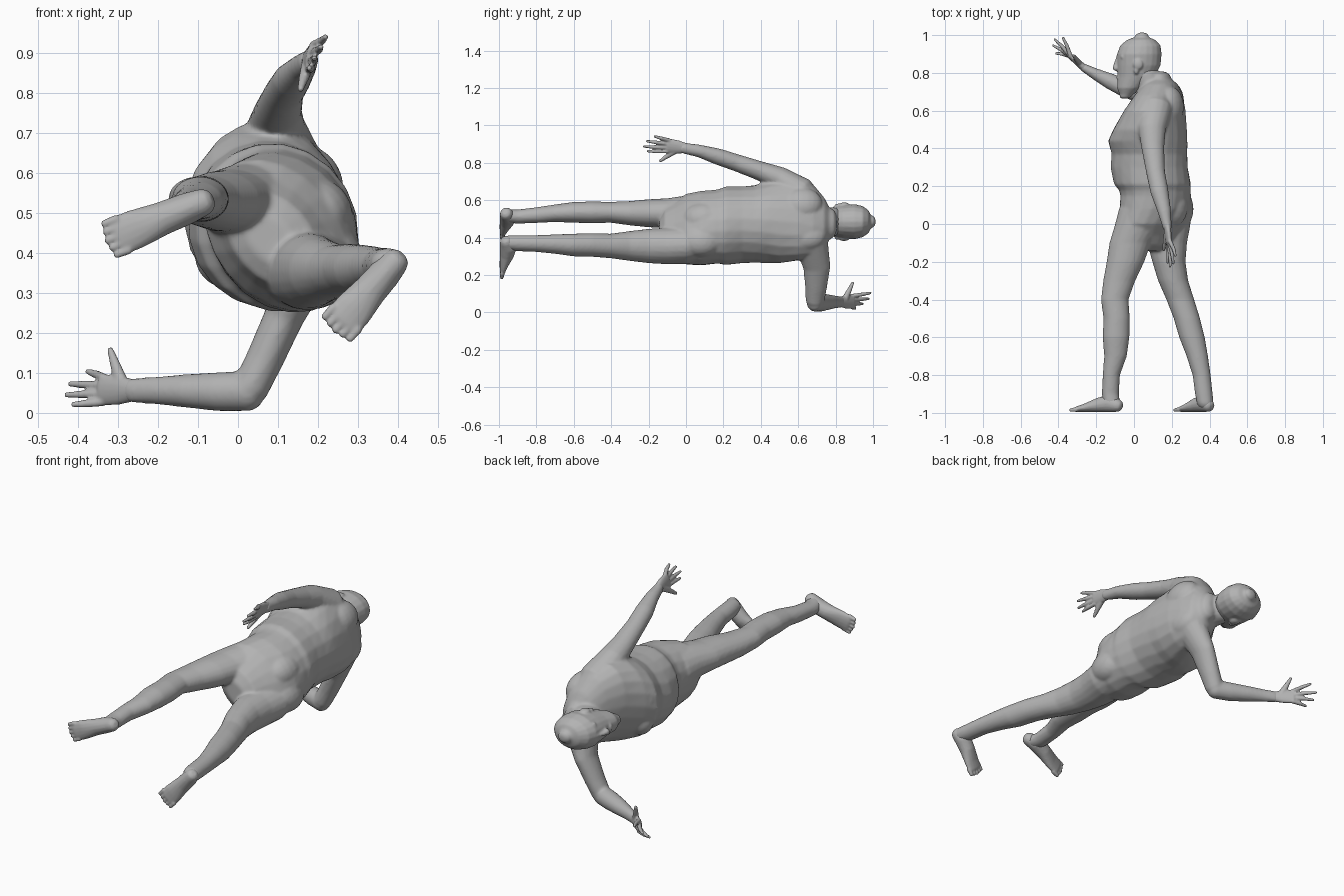
import bpy, bmesh, math
from mathutils import Vector, Matrix

skin = bpy.data.materials.new("grey_skin")
skin.diffuse_color = (0.45, 0.45, 0.45, 1)


def loft(bm, rings, n=20):
    """Closed skin over elliptical rings (centre, u, v) with domed ends."""
    def dome(end, before):
        c, u, v = end
        out = (c - before[0]).normalized() * min(u.length, v.length)
        return [(c + out * 0.45, u * 0.8, v * 0.8), (c + out * 0.7, u * 0.4, v * 0.4)]
    rings = dome(rings[0], rings[1])[::-1] + rings + dome(rings[-1], rings[-2])
    loops = []
    for c, u, v in rings:
        loops.append([bm.verts.new(c + u * math.cos(2 * math.pi * i / n) + v * math.sin(2 * math.pi * i / n))
                      for i in range(n)])
    for a, b in zip(loops, loops[1:]):
        for i in range(n):
            j = (i + 1) % n
            bm.faces.new((a[i], a[j], b[j], b[i]))
    bm.faces.new(loops[0][::-1])
    bm.faces.new(loops[-1])


def slices(bm, rows):
    """Rows of y, x, z, depth radius, side radius, twist in degrees."""
    rings = []
    for y, x, z, ru, rv, deg in rows:
        a = math.radians(deg)
        rings.append((Vector((x, y, z)), Vector((math.cos(a), 0, math.sin(a))) * ru,
                      Vector((-math.sin(a), 0, math.cos(a))) * rv))
    loft(bm, rings)


def tube(bm, rows, up, n=16):
    """Rows of x, y, z, side radius, radius along up."""
    pts = [Vector(r[:3]) for r in rows]
    rings = []
    for i, r in enumerate(rows):
        t = (pts[min(i + 1, len(pts) - 1)] - pts[max(i - 1, 0)]).normalized()
        v = Vector(up)
        v = (v - t * v.dot(t)).normalized()
        rings.append((pts[i], t.cross(v) * r[3], v * r[4]))
    loft(bm, rings, n)


def blob(bm, c, r, deg=0):
    m = Matrix.Translation(c) @ Matrix.Rotation(math.radians(-deg), 4, 'Y') @ Matrix.Diagonal((*r, 1))
    bmesh.ops.create_uvsphere(bm, u_segments=20, v_segments=12, radius=1, matrix=m)


def finish(name, bm, voxel, smooth):
    bmesh.ops.recalc_face_normals(bm, faces=bm.faces[:])
    me = bpy.data.meshes.new(name)
    bm.to_mesh(me)
    bm.free()
    me.materials.append(skin)
    ob = bpy.data.objects.new(name, me)
    bpy.context.collection.objects.link(ob)
    mod = ob.modifiers.new("blend", 'REMESH')
    mod.mode = 'VOXEL'
    mod.voxel_size = voxel
    mod.use_smooth_shade = True
    mod = ob.modifiers.new("soften", 'SMOOTH')
    mod.factor = 0.5
    mod.iterations = smooth


# Body: torso, neck, arms and legs blended into one skin
bm = bmesh.new()
slices(bm, [
    (-0.06, 0.09, 0.44, 0.12, 0.17, 42), (0.0, 0.095, 0.445, 0.155, 0.21, 40),
    (0.08, 0.112, 0.45, 0.175, 0.212, 36), (0.15, 0.115, 0.457, 0.178, 0.207, 33),
    (0.18, 0.11, 0.46, 0.182, 0.208, 32), (0.21, 0.098, 0.463, 0.20, 0.215, 30),
    (0.30, 0.08, 0.468, 0.205, 0.207, 28), (0.37, 0.082, 0.473, 0.20, 0.21, 26),
    (0.44, 0.073, 0.485, 0.208, 0.225, 22), (0.50, 0.085, 0.495, 0.19, 0.237, 20),
    (0.60, 0.11, 0.505, 0.155, 0.235, 18), (0.68, 0.13, 0.49, 0.122, 0.20, 15),
    (0.74, 0.14, 0.475, 0.09, 0.14, 12), (0.765, 0.14, 0.475, 0.06, 0.09, 10)])
# neck
slices(bm, [(0.64, 0.13, 0.48, 0.12, 0.13, 0), (0.72, 0.095, 0.48, 0.085, 0.085, 0),
            (0.80, 0.06, 0.485, 0.08, 0.075, 0)])
# chest, buttocks and shoulder blades
blob(bm, (-0.03, 0.45, 0.53), (0.1, 0.07, 0.09), 20)
blob(bm, (-0.01, 0.45, 0.40), (0.1, 0.07, 0.09), 20)
blob(bm, (0.20, 0.10, 0.50), (0.085, 0.12, 0.09), 35)
blob(bm, (0.225, 0.08, 0.39), (0.085, 0.12, 0.10), 35)
blob(bm, (0.19, 0.62, 0.58), (0.07, 0.11, 0.09), 25)
blob(bm, (0.205, 0.64, 0.41), (0.06, 0.11, 0.08), 10)
# left leg
slices(bm, [(r + (0,)) for r in [
    (0.08, 0.05, 0.51, 0.13, 0.12), (0.0, 0.025, 0.525, 0.125, 0.10), (-0.1, -0.02, 0.53, 0.11, 0.08),
    (-0.2, -0.045, 0.53, 0.10, 0.075), (-0.3, -0.078, 0.53, 0.085, 0.065), (-0.4, -0.102, 0.535, 0.073, 0.056),
    (-0.5, -0.092, 0.535, 0.07, 0.058), (-0.6, -0.095, 0.535, 0.071, 0.056), (-0.7, -0.098, 0.53, 0.06, 0.047),
    (-0.8, -0.12, 0.52, 0.046, 0.042), (-0.9, -0.125, 0.512, 0.045, 0.038), (-0.95, -0.118, 0.515, 0.045, 0.036)]])
# right leg
slices(bm, [(r + (0,)) for r in [
    (0.08, 0.17, 0.38, 0.12, 0.11), (0.0, 0.175, 0.36, 0.125, 0.102), (-0.1, 0.175, 0.355, 0.106, 0.098),
    (-0.2, 0.185, 0.355, 0.088, 0.092), (-0.3, 0.207, 0.355, 0.08, 0.08), (-0.4, 0.245, 0.355, 0.074, 0.066),
    (-0.5, 0.28, 0.36, 0.07, 0.063), (-0.6, 0.307, 0.36, 0.068, 0.061), (-0.7, 0.335, 0.365, 0.057, 0.052),
    (-0.8, 0.358, 0.368, 0.048, 0.045), (-0.9, 0.37, 0.37, 0.047, 0.043), (-0.95, 0.377, 0.372, 0.044, 0.04)]])
# left arm, swung back
tube(bm, [(0.115, 0.62, 0.64, 0.09, 0.08), (0.095, 0.5, 0.718, 0.073, 0.062), (0.10, 0.4, 0.755, 0.06, 0.052),
          (0.115, 0.27, 0.80, 0.05, 0.046), (0.135, 0.17, 0.833, 0.048, 0.044), (0.16, 0.07, 0.863, 0.036, 0.034),
          (0.177, -0.02, 0.88, 0.024, 0.029)], (0, 0, 1))
# right arm, bent forward
tube(bm, [(0.165, 0.67, 0.37, 0.075, 0.09), (0.115, 0.70, 0.24, 0.05, 0.073), (0.065, 0.695, 0.13, 0.047, 0.058),
          (0.03, 0.69, 0.06, 0.046, 0.05)], (0, 1, 0))
tube(bm, [(0.03, 0.688, 0.055, 0.047, 0.051), (-0.05, 0.72, 0.053, 0.048, 0.049), (-0.13, 0.757, 0.055, 0.042, 0.042),
          (-0.21, 0.797, 0.056, 0.03, 0.034), (-0.27, 0.83, 0.056, 0.021, 0.031)], (0, 0, 1))
finish("body", bm, 0.008, 5)

# Head with brow, nose, ears and beard
bm = bmesh.new()
slices(bm, [(r + (0,)) for r in [
    (0.685, -0.04, 0.485, 0.036, 0.034), (0.72, -0.022, 0.485, 0.068, 0.058), (0.78, 0.012, 0.485, 0.098, 0.075),
    (0.84, 0.026, 0.485, 0.115, 0.088), (0.90, 0.028, 0.485, 0.118, 0.094), (0.945, 0.034, 0.485, 0.107, 0.083),
    (0.975, 0.038, 0.485, 0.074, 0.062), (0.988, 0.04, 0.485, 0.04, 0.036)]])
tube(bm, [(-0.078, 0.885, 0.485, 0.01, 0.015), (-0.092, 0.845, 0.485, 0.012, 0.016),
          (-0.098, 0.822, 0.485, 0.019, 0.015)], (1, 0, 0))
tube(bm, [(-0.058, 0.885, 0.43, 0.012, 0.014), (-0.082, 0.888, 0.485, 0.012, 0.014),
          (-0.058, 0.885, 0.54, 0.012, 0.014)], (0, 1, 0))
blob(bm, (-0.068, 0.775, 0.485), (0.026, 0.018, 0.03))
for side in (-1, 1):
    blob(bm, (0.022, 0.845, 0.485 + side * 0.091), (0.026, 0.028, 0.012))
    blob(bm, (0.012, 0.815, 0.485 + side * 0.086), (0.014, 0.022, 0.011))
finish("head", bm, 0.006, 3)


def hand(name, wrist, palm_end, normal, tips, thumb):
    """Flat palm, four fingers fanned over the knuckles, and a thumb."""
    bm = bmesh.new()
    w, p, nrm = Vector(wrist), Vector(palm_end), Vector(normal).normalized()
    f = (p - w).normalized()
    side = nrm.cross(f)
    if side.z < 0:
        side = -side
    for_width = ((0, 0.027), (0.45, 0.037), (0.95, 0.04))
    tube(bm, [(*w.lerp(p, t), r, 0.02 - 0.006 * t) for t, r in for_width], nrm)
    for i, tip in enumerate(tips):
        k = p - f * 0.012 + side * (0.03 - 0.02 * i)
        t = Vector(tip)
        tube(bm, [(*k, 0.011, 0.012), (*(k.lerp(t, 0.5) + nrm * 0.004), 0.0105, 0.0105), (*t.lerp(k, 0.08), 0.007, 0.007)], nrm, 10)
    k, t = w.lerp(p, 0.3), Vector(thumb)
    tube(bm, [(*k, 0.022, 0.018), (*k.lerp(t, 0.55), 0.014, 0.013), (*t.lerp(k, 0.06), 0.008, 0.008)], nrm, 10)
    finish(name, bm, 0.0045, 2)


hand("right_hand", (-0.26, 0.823, 0.056), (-0.345, 0.895, 0.058), (0.65, 0.76, 0),
     [(-0.38, 0.995, 0.105), (-0.428, 0.985, 0.073), (-0.437, 0.95, 0.045), (-0.42, 0.905, 0.02)],
     (-0.322, 0.895, 0.165))
hand("left_hand", (0.175, 0.0, 0.878), (0.185, -0.105, 0.892), (1, 0.1, -0.2),
     [(0.222, -0.175, 0.943), (0.21, -0.22, 0.917), (0.192, -0.236, 0.888), (0.178, -0.215, 0.862)],
     (0.155, -0.145, 0.805))


def foot(name, heel, ball):
    """Wedge from heel to ball, with five toes."""
    bm = bmesh.new()
    h, b = Vector((heel[0], 0, heel[1])), Vector((ball[0], 0, ball[1]))
    f = (b - h).normalized()
    s = Vector((-f.z, 0, f.x))
    prof = [(0, -0.962, 0.034, 0.034), (0.2, -0.949, 0.04, 0.047), (0.48, -0.958, 0.042, 0.038),
            (0.8, -0.974, 0.05, 0.023), (1, -0.981, 0.05, 0.015)]
    tube(bm, [(*(h.lerp(b, t) + Vector((0, y, 0))), w, r) for t, y, w, r in prof], (0, 1, 0))
    for i in range(5):
        root = b + s * (i - 2) * 0.021 + Vector((0, -0.982, 0)) - f * 0.012
        tip = root + f * (0.042 - 0.004 * abs(i - 2)) + Vector((0, -0.003, 0))
        tube(bm, [(*root, 0.011, 0.013), (*tip, 0.009, 0.01)], (0, 1, 0), 10)
    finish(name, bm, 0.005, 3)


foot("left_foot", (-0.085, 0.528), (-0.30, 0.442))
foot("right_foot", (0.395, 0.38), (0.262, 0.228))
